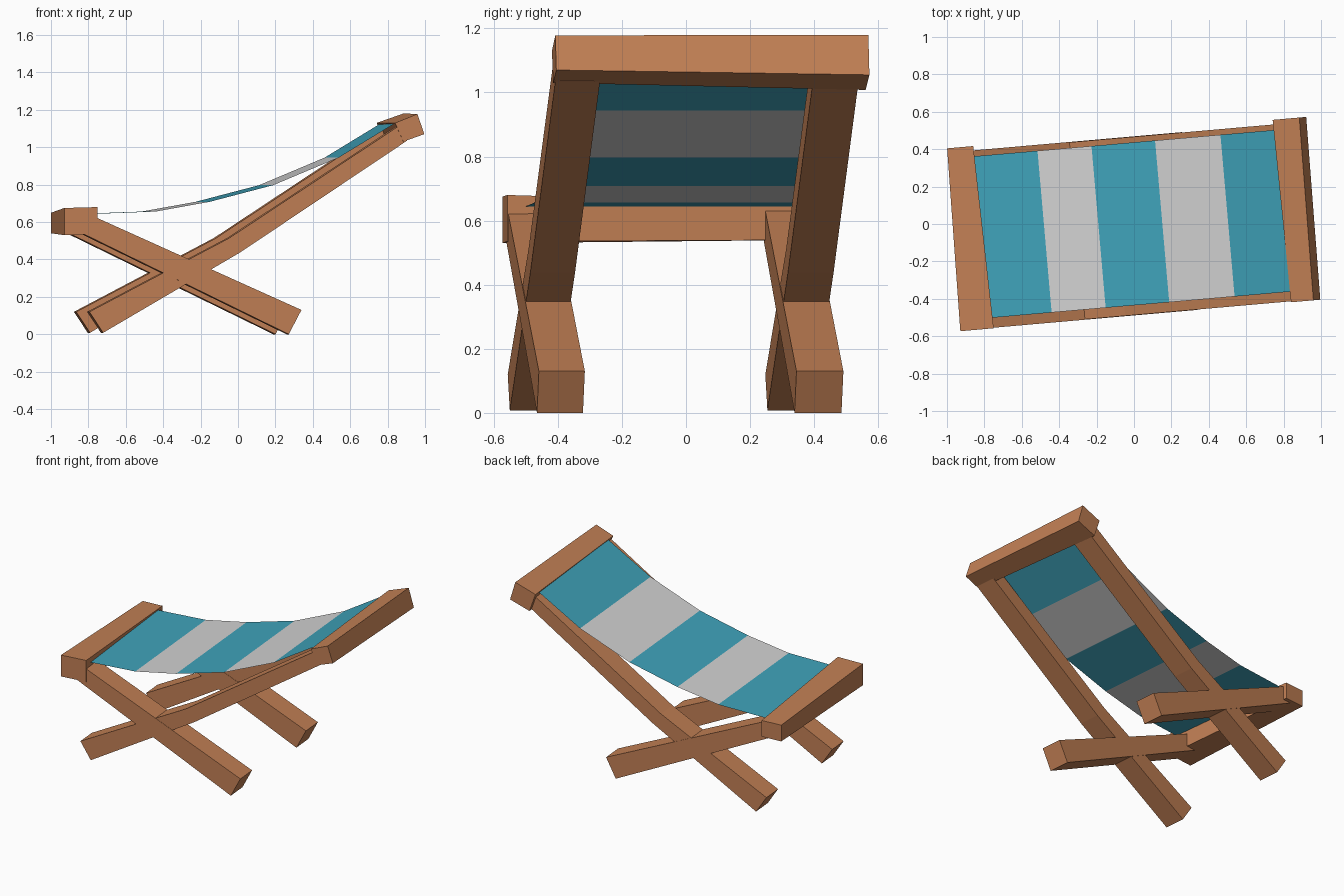
import bpy
import bmesh
from math import radians
from mathutils import Vector

TURN = radians(5)  # the whole chair stands slightly turned

default = bpy.data.objects.get("Cube")
if default:
    bpy.data.objects.remove(default, do_unlink=True)


def material(name, rgb):
    mat = bpy.data.materials.new(name)
    mat.use_nodes = True
    colour = (*rgb, 1)
    mat.diffuse_color = colour
    mat.node_tree.nodes["Principled BSDF"].inputs["Base Color"].default_value = colour
    return mat


wood = material("warm wood", (0.54, 0.215, 0.09))
teal = material("teal cloth", (0.051, 0.37, 0.50))
grey = material("pale grey cloth", (0.65, 0.65, 0.65))


def finish(name, bm, mats):
    mesh = bpy.data.meshes.new(name)
    bm.to_mesh(mesh)
    bm.free()
    for mat in mats:
        mesh.materials.append(mat)
    obj = bpy.data.objects.new(name, mesh)
    obj.rotation_euler.z = TURN
    bpy.context.collection.objects.link(obj)
    return obj


def loft(name, sections):
    """Closed beam through matching rings of points."""
    bm = bmesh.new()
    rings = [[bm.verts.new(p) for p in ring] for ring in sections]
    for a, b in zip(rings, rings[1:]):
        for i in range(len(a)):
            j = (i + 1) % len(a)
            bm.faces.new((a[i], a[j], b[j], b[i]))
    bm.faces.new(rings[0])
    bm.faces.new(rings[-1])
    bmesh.ops.recalc_face_normals(bm, faces=bm.faces)
    return finish(name, bm, [wood])


def cross_bar(name, near, far, half=0.49):
    """Bar along y with its own xz outline at each end."""
    loft(name, [[Vector((x, y, z)) for x, z in outline]
                for outline, y in ((near, -half), (far, half))])


def leg(name, upper, lower, y0, y1):
    """Leg along x between an upper and a lower edge line."""
    loft(name, [[Vector((u[0], y0, u[1])), Vector((u[0], y1, u[1])),
                 Vector((w[0], y1, w[1])), Vector((w[0], y0, w[1]))]
                for u, w in zip(upper, lower)])


# Foot and head cross bars, slightly tapered
cross_bar("foot_bar",
          [(-0.975, 0.53), (-0.796, 0.535), (-0.796, 0.68), (-0.975, 0.675)],
          [(-0.96, 0.54), (-0.82, 0.54), (-0.82, 0.65), (-0.96, 0.65)])
cross_bar("head_bar",
          [(0.80, 1.13), (0.92, 1.178), (0.957, 1.07), (0.845, 1.03)],
          [(0.787, 1.13), (0.93, 1.18), (0.967, 1.055), (0.83, 1.008)])

# Crossed legs on both sides
for side, y0, y1 in (("right", -0.485, -0.345), ("left", 0.322, 0.465)):
    leg(side + "_long_leg",
        [(-0.84, 0.12), (-0.09, 0.514), (0.83, 1.12)],
        [(-0.766, 0.008), (-0.03, 0.438), (0.865, 1.035)], y0, y1)
    leg(side + "_short_leg",
        [(0.298, 0.13), (-0.85, 0.645)],
        [(0.23, 0.0), (-0.91, 0.555)], y0 - 0.002, y1 + 0.002)

# Sagging sling with one stripe per panel
bm = bmesh.new()
line = [(-0.83, 0.643), (-0.48, 0.656), (-0.19, 0.708),
        (0.151, 0.797), (0.502, 0.944), (0.80, 1.125)]
rows = [[bm.verts.new((x, y, z)) for y in (-0.433, 0.435)] for x, z in line]
for i, (a, b) in enumerate(zip(rows, rows[1:])):
    face = bm.faces.new((a[0], b[0], b[1], a[1]))
    face.material_index = i % 2
finish("striped_sling", bm, [teal, grey])
